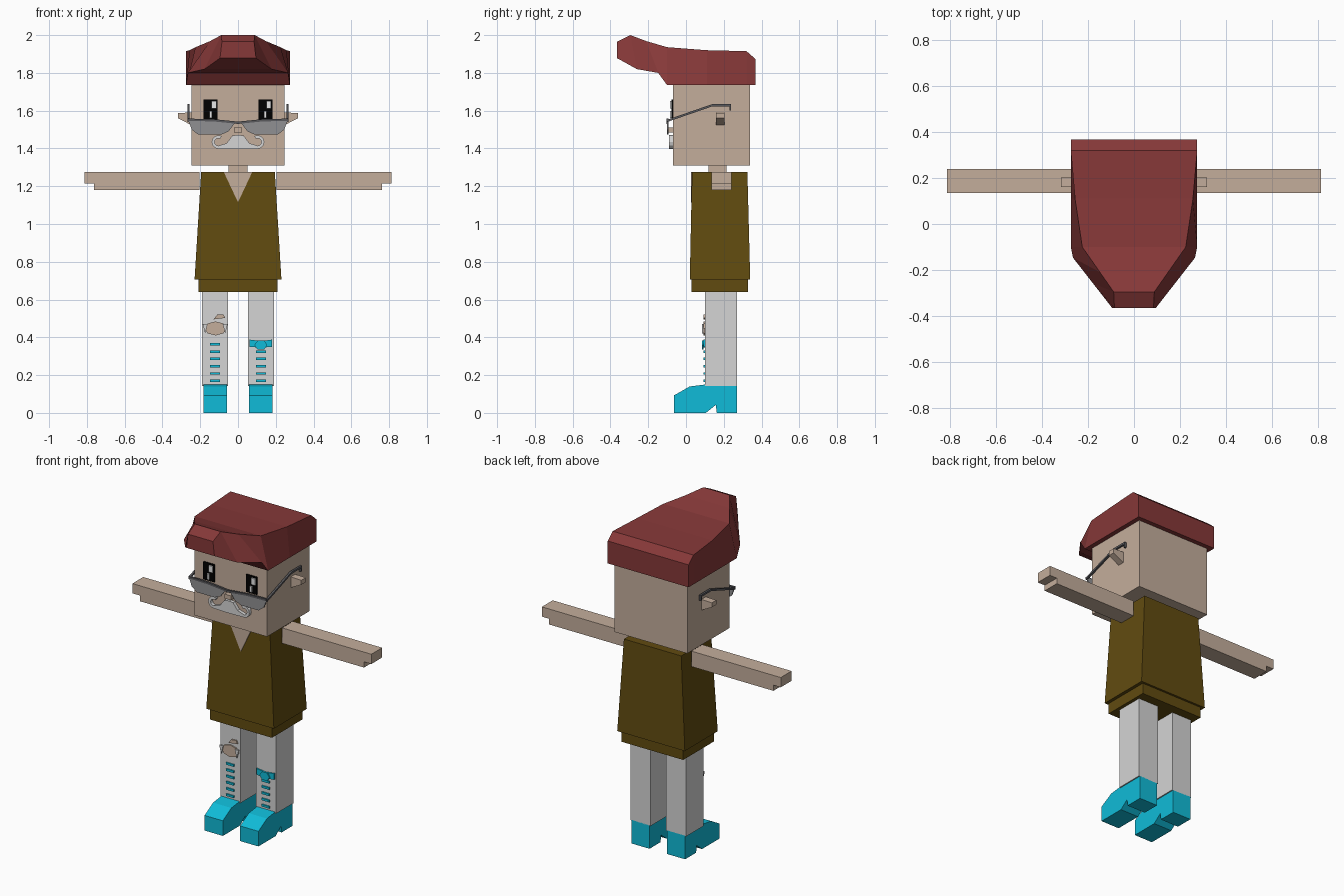
import bpy
import bmesh
from math import cos, sin, pi

default = bpy.data.objects.get("Cube")
if default:
    bpy.data.objects.remove(default, do_unlink=True)


def material(name, red, green, blue):
    mat = bpy.data.materials.new(name)
    mat.use_nodes = True
    mat.diffuse_color = (red, green, blue, 1)
    mat.node_tree.nodes["Principled BSDF"].inputs["Base Color"].default_value = (red, green, blue, 1)
    return mat


skin = material("skin", 0.55, 0.42, 0.33)
hat_red = material("hat red", 0.24, 0.04, 0.04)
shirt_brown = material("shirt brown", 0.12, 0.07, 0.005)
cloth_grey = material("light grey", 0.66, 0.66, 0.66)
shoe_cyan = material("shoe cyan", 0.005, 0.5, 0.69)
eye_black = material("eye black", 0, 0, 0)
eye_white = material("eye white", 0.9, 0.9, 0.9)
lens_grey = material("lens grey", 0.28, 0.28, 0.29)
frame_grey = material("frame grey", 0.1, 0.1, 0.11)

# Shared planes and thicknesses
thin = 0.008
wire = 0.012
face_front = -0.07
glasses_front = -0.1
shin_front = 0.1
sides = (("right", -1), ("left", 1))


def loft(name, rings, mat):
    """Join rings of equal length into a capped solid."""
    bm = bmesh.new()
    loops = [[bm.verts.new(point) for point in ring] for ring in rings]
    for lower, upper in zip(loops, loops[1:]):
        for i in range(len(lower)):
            bm.faces.new((lower[i - 1], lower[i], upper[i], upper[i - 1]))
    bm.faces.new(loops[0])
    bm.faces.new(loops[-1])
    bmesh.ops.recalc_face_normals(bm, faces=bm.faces)
    mesh = bpy.data.meshes.new(name)
    bm.to_mesh(mesh)
    bm.free()
    mesh.materials.append(mat)
    bpy.context.collection.objects.link(bpy.data.objects.new(name, mesh))


def front_prism(name, outline, front, back, mat):
    """Outline in x and z, given depth along y."""
    loft(name, [[(x, y, z) for x, z in outline] for y in (front, back)], mat)


def side_prism(name, outline, centre, half, mat):
    """Outline in y and z, given width along x."""
    loft(name, [[(x, y, z) for y, z in outline] for x in (centre - half, centre + half)], mat)


def plate(name, outline, surface, mat, layer=0):
    """Thin painted detail lying on a front surface."""
    back = surface - thin * layer
    front_prism(name, outline, back - thin, back, mat)


def rectangle(x, z, half_width, half_height):
    left, right = x - half_width, x + half_width
    low, high = z - half_height, z + half_height
    return [(left, low), (right, low), (right, high), (left, high)]


def oval(x, z, half_width, half_height, steps):
    angles = [2 * pi * i / steps for i in range(steps)]
    return [(x + half_width * cos(a), z + half_height * sin(a)) for a in angles]


def ribbon(path):
    """Thicken an open path upwards into an outline."""
    return path + [(along, up + wire) for along, up in reversed(path)]


def mirrored(outline, side):
    return [(side * x, z) for x, z in outline]


def block(name, half_width, front, back, low, high, mat, centre=0):
    outline = [(front, low), (back, low), (back, high), (front, high)]
    side_prism(name, outline, centre, half_width, mat)


def level(half_width, front, back, z):
    return [(-half_width, front, z), (half_width, front, z),
            (half_width, back, z), (-half_width, back, z)]


# Head, neck and torso
block("head", 0.247, face_front, 0.34, 1.31, 1.76, skin)
block("neck", 0.05, 0.12, 0.215, 1.26, 1.32, skin)
loft("shirt", [level(0.23, 0.02, 0.34, 0.705), level(0.195, 0.032, 0.325, 1.275)], shirt_brown)
block("shirt_hem", 0.21, 0.03, 0.327, 0.64, 0.71, shirt_brown)
plate("neck_opening", [(-0.075, 1.274), (0.075, 1.274), (0, 1.115)], 0.034, skin)


# Cap: the crown narrows slowly, then the peak narrows quickly
def crown_half(y):
    return max(0.085, min(0.275, 0.24 + 0.15 * y, 0.295 + 0.7 * y))


def brim_half(y):
    return min(0.275, 0.38 + 0.78 * y)


brim = 1.735
cap_rings = []
for top, height, bottom, base in (
        (0.368, 1.873, 0.368, brim), (0.32, 1.915, 0.32, brim), (0.11, 1.92, 0.11, brim),
        (-0.1, 1.936, -0.1, brim), (-0.21, 1.968, -0.147, 1.8),
        (-0.295, 2, -0.26, 1.82), (-0.365, 1.965, -0.365, 1.878)):
    upper, lower = crown_half(top), brim_half(bottom)
    cap_rings.append([(-upper, top, height), (upper, top, height),
                      (lower, bottom, base), (-lower, bottom, base)])
loft("cap", cap_rings, hat_red)

# Nose, and a moustache with curled ends
block("nose", 0.022, glasses_front, face_front, 1.485, 1.512, skin)
angles = [pi * (i / 6 - 0.5) for i in range(8)]
curl = [(0.104 + radius * cos(a), 1.434 + radius * sin(a))
        for radius, sweep in ((0.036, angles), (0.02, angles[::-1])) for a in sweep]
whisker = [(0, 1.472), (0.03, 1.468), (0.06, 1.428), (0.104, 1.414), (0.104, 1.398), (0, 1.396)]

# Glasses: lens outline, brow wire and temple wire
lens = [(0.015, 1.537), (0.265, 1.552), (0.245, 1.5), (0.21, 1.473), (0.09, 1.473), (0.05, 1.49)]
brow_wire = ribbon([(0, 1.53), (0.13, 1.543), (0.265, 1.546)])
temple_wire = ribbon([(glasses_front, 1.54), (0.137, 1.622), (0.239, 1.622)])
temple_hook = [(0.229, 1.6), (0.239, 1.6), (0.239, 1.63), (0.229, 1.63)]

ear = [(0.24, 1.52), (0.24, 1.59), (0.318, 1.588), (0.318, 1.56)]
wrist, fingertip = 0.763, 0.813
arm = [(0.205, 1.18), (wrist, 1.18), (wrist, 1.215),
       (fingertip, 1.215), (fingertip, 1.275), (0.205, 1.275)]
shoe = [(-0.063, 0), (0.105, 0), (0.158, 0.042), (0.163, 0), (0.27, 0),
        (0.27, 0.145), (0.1, 0.15), (0.02, 0.14), (-0.063, 0.093)]

for label, side in sides:
    # Eyes, with highlights offset the same way on both
    eye = side * 0.145
    plate(label + "_eye", rectangle(eye, 1.606, 0.037, 0.054), face_front, eye_black)
    plate(label + "_eye_highlight", rectangle(eye + 0.018, 1.631, 0.013, 0.02),
          face_front, eye_white, layer=1)
    plate(label + "_eye_glint", rectangle(eye, 1.58, 0.007, 0.018),
          face_front, eye_white, layer=1)

    # Moustache halves, glasses and ears
    for part, outline in (("_whisker", whisker), ("_moustache_curl", curl)):
        front_prism(label + part, mirrored(outline, side), -0.09, face_front, cloth_grey)
    plate(label + "_lens", mirrored(lens, side), glasses_front + thin, lens_grey)
    front_prism(label + "_brow_wire", mirrored(brow_wire, side),
                glasses_front - thin / 2, glasses_front + thin, frame_grey)
    for part, outline in (("_temple_wire", temple_wire), ("_temple_hook", temple_hook)):
        side_prism(label + part, outline, side * 0.262, wire / 2, frame_grey)
    front_prism(label + "_ear", mirrored(ear, side), 0.16, 0.203, skin)

    # Limbs
    hip = side * 0.121
    front_prism(label + "_arm", mirrored(arm, side), 0.135, 0.24, skin)
    block(label + "_leg", 0.069, shin_front, 0.27, 0.142, 0.65, cloth_grey, centre=hip)
    side_prism(label + "_shoe", shoe, hip, 0.062, shoe_cyan)

    # Laces; the left leg has its bow in place of the highest one
    for i in range(6 if label == "right" else 5):
        plate(f"{label}_lace_{i}", rectangle(hip, 0.17 + i * 0.0385, 0.026, 0.0065),
              shin_front, shoe_cyan)

    # The two loops of the bow on the left shin
    tip = 0.121 + side * 0.06
    plate(label + "_bow_loop", [(0.121, 0.38), (tip, 0.388), (tip, 0.35), (0.121, 0.345)],
          shin_front, shoe_cyan)

    # Torn cloth flaps on either side of the right knee
    flap = -0.121 + side * 0.053
    plate(label + "_tear_flap", [(flap - 0.013, 0.47), (flap + 0.013, 0.47), (flap, 0.42)],
          shin_front, cloth_grey, layer=1)

plate("bow_knot", oval(0.121, 0.359, 0.034, 0.028, 6), shin_front, shoe_cyan, layer=1)
plate("knee_tear", oval(-0.119, 0.447, 0.058, 0.037, 8), shin_front, skin)
plate("small_tear", [(-0.13, 0.495), (-0.11, 0.52), (-0.078, 0.522), (-0.068, 0.503)],
      shin_front, skin)
